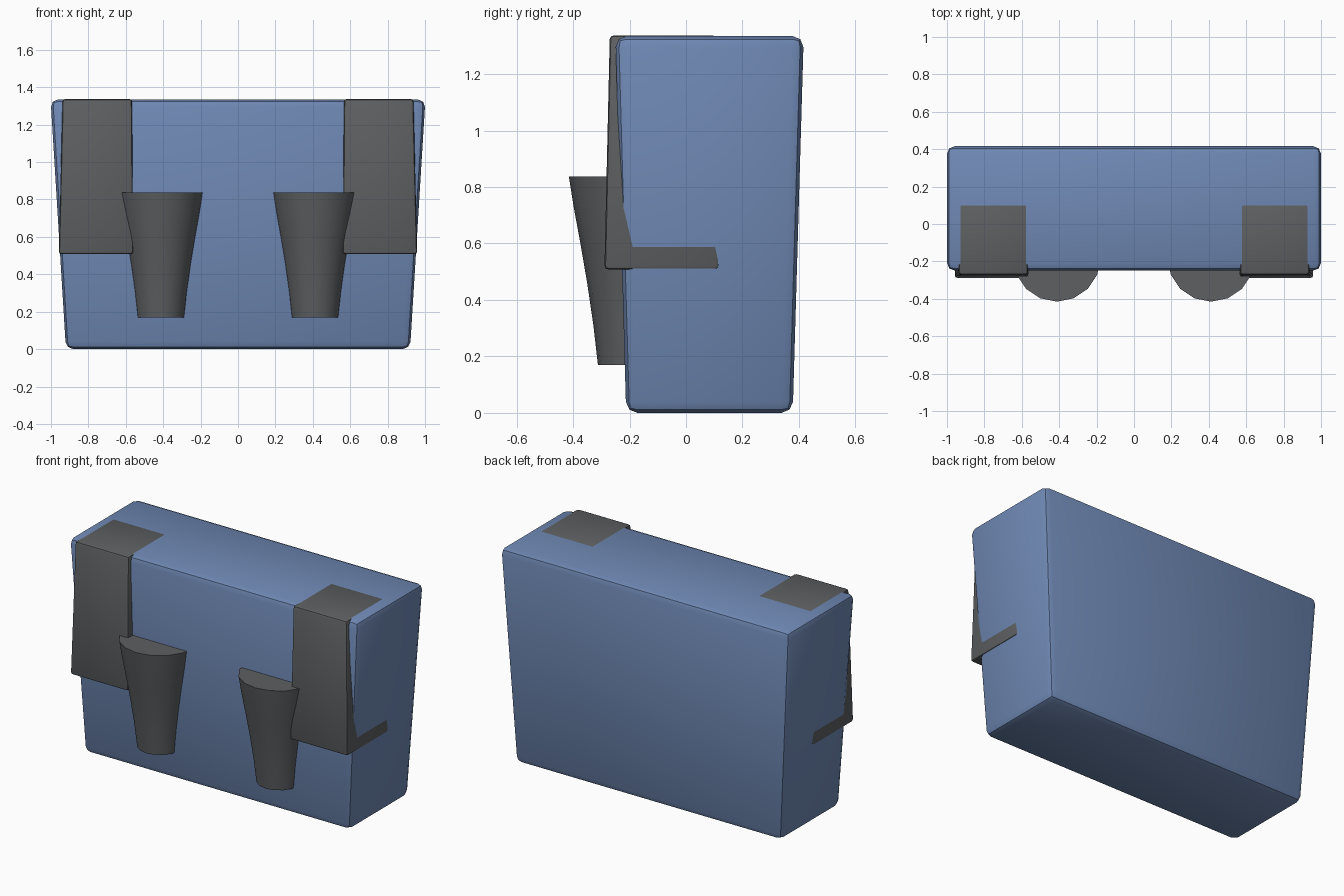
import bpy, bmesh, math

if "Cube" in bpy.data.objects:
    bpy.data.objects.remove(bpy.data.objects["Cube"])


def material(name, color):
    m = bpy.data.materials.new(name)
    m.diffuse_color = color
    m.use_nodes = True
    m.node_tree.nodes["Principled BSDF"].inputs["Base Color"].default_value = m.diffuse_color
    return m


blue = material("blue_fabric", (0.16, 0.25, 0.46, 1))
grey = material("dark_grey", (0.11, 0.115, 0.12, 1))


def finish(bm, name, mat):
    bmesh.ops.recalc_face_normals(bm, faces=bm.faces)
    me = bpy.data.meshes.new(name)
    bm.to_mesh(me)
    bm.free()
    ob = bpy.data.objects.new(name, me)
    bpy.context.collection.objects.link(ob)
    me.materials.append(mat)
    bpy.ops.object.select_all(action='DESELECT')
    ob.select_set(True)
    bpy.context.view_layer.objects.active = ob
    bpy.ops.object.shade_smooth_by_angle(angle=math.radians(35))
    return ob


def tapered_box(name, bottom, top, bevel, mat):
    """bottom/top: (x0, x1, y0, y1, z)"""
    bm = bmesh.new()
    rings = []
    for x0, x1, y0, y1, z in (bottom, top):
        rings.append([bm.verts.new(p) for p in
                      ((x0, y0, z), (x1, y0, z), (x1, y1, z), (x0, y1, z))])
    a, b = rings
    bm.faces.new(a[::-1])
    bm.faces.new(b)
    for i in range(4):
        j = (i + 1) % 4
        bm.faces.new((a[i], a[j], b[j], b[i]))
    bmesh.ops.bevel(bm, geom=bm.edges[:], offset=bevel, segments=2,
                    profile=0.5, affect='EDGES')
    return finish(bm, name, mat)


def lathe(name, cx, cy, profile, sides, mat):
    bm = bmesh.new()
    rings = []
    for r, z in profile:
        rings.append([bm.verts.new((cx + r * math.cos(2 * math.pi * i / sides),
                                    cy + r * math.sin(2 * math.pi * i / sides), z))
                      for i in range(sides)])
    for a, b in zip(rings, rings[1:]):
        for i in range(sides):
            j = (i + 1) % sides
            bm.faces.new((a[i], a[j], b[j], b[i]))
    bm.faces.new(rings[0][::-1])
    bm.faces.new(rings[-1])
    return finish(bm, name, mat)


# Main body, wider at the top
tapered_box("body", (-0.92, 0.92, -0.212, 0.378, 0),
            (-1.002, 1.002, -0.25, 0.417, 1.335), 0.04, blue)

# Tapered blocks sunk into the upper front corners, and half-sunk pouches
POUCH = [(0.13, 0.17), (0.146, 0.31), (0.168, 0.46), (0.192, 0.6),
         (0.216, 0.73), (0.233, 0.838)]
for side, s in (("left", -1), ("right", 1)):
    xb = sorted((s * 0.56, s * 0.958))
    xt = sorted((s * 0.567, s * 0.938))
    tapered_box("corner_block_" + side, (*xb, -0.289, 0.118, 0.508),
                (*xt, -0.27, 0.108, 1.337), 0.014, grey)
    lathe("pouch_" + side, s * 0.412, -0.182, POUCH, 16, grey)
